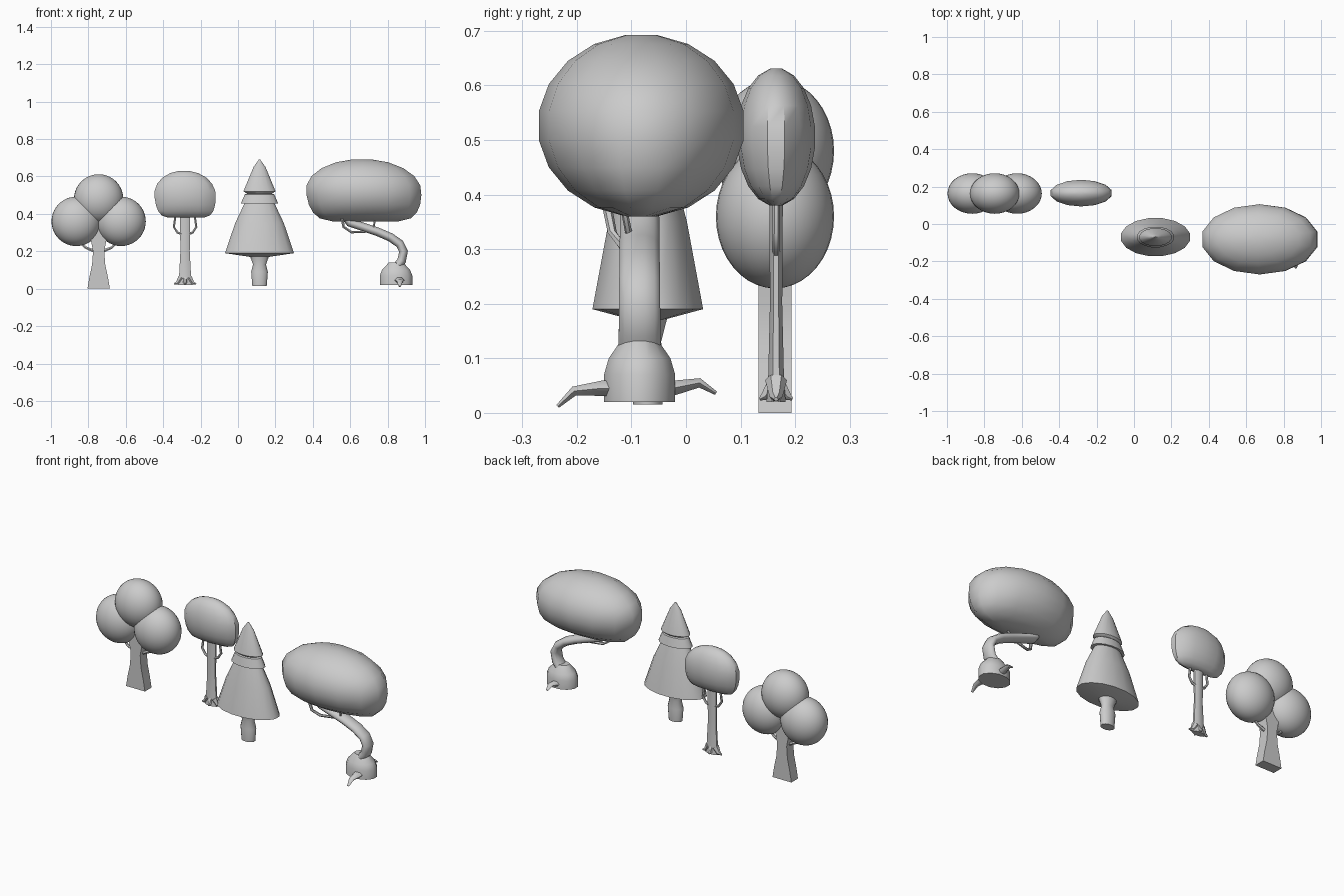
import bpy, bmesh, math
from mathutils import Vector

cube = bpy.data.objects.get("Cube")
if cube:
    bpy.data.objects.remove(cube)

GREY = (0.6, 0.6, 0.6, 1)
grey = bpy.data.materials.new("plain_grey")
grey.use_nodes = True
grey.diffuse_color = GREY
grey.node_tree.nodes["Principled BSDF"].inputs["Base Color"].default_value = GREY

ACROSS = Vector((1, 0, 0))
DEPTH = Vector((0, 1, 0))
UP = Vector((0, 0, 1))


def finish(name, bm, angle):
    """Turn a bmesh into a shaded, coloured object."""
    bmesh.ops.recalc_face_normals(bm, faces=bm.faces)
    mesh = bpy.data.meshes.new(name)
    bm.to_mesh(mesh)
    bm.free()
    mesh.materials.append(grey)
    obj = bpy.data.objects.new(name, mesh)
    bpy.context.collection.objects.link(obj)
    bpy.ops.object.select_all(action="DESELECT")
    obj.select_set(True)
    bpy.context.view_layer.objects.active = obj
    bpy.ops.object.shade_smooth_by_angle(angle=math.radians(angle))


def skin(name, rings, angle):
    """Bridge a list of point rings and cap both ends."""
    bm = bmesh.new()
    loops = [[bm.verts.new(point) for point in ring] for ring in rings]
    for lower, upper in zip(loops, loops[1:]):
        for i in range(len(lower)):
            bm.faces.new((lower[i - 1], lower[i], upper[i], upper[i - 1]))
    bm.faces.new(loops[0])
    bm.faces.new(loops[-1])
    finish(name, bm, angle)


def ellipse(centre, u, v, sides):
    """Ring of points with half axes u and v, a flat side facing each axis."""
    angles = [math.tau * (i + 0.5) / sides for i in range(sides)]
    return [centre + u * math.cos(a) + v * math.sin(a) for a in angles]


def trunk(name, foot, profile, squash, sides=12, angle=40):
    """Upright stack of level ellipses given as (height, half width)."""
    skin(name, [ellipse(foot + UP * height, ACROSS * half, DEPTH * half * squash, sides)
                for height, half in profile], angle)


def canopy(name, centre, width, depth, height, sides=14, bands=10):
    """Rounded crown: a dome above, with a broad keel below."""
    rings = []
    for i in range(bands):
        angle = math.pi * ((i + 0.5) / bands - 0.5)
        reach = math.cos(angle)
        rise = math.sin(angle)
        spread = reach if rise > 0 else reach ** 0.3
        middle = centre + UP * height * rise - ACROSS * width * rise * 0.03
        rings.append(ellipse(middle, ACROSS * width * spread, DEPTH * depth * reach, sides))
    skin(name, rings, 40)


def tube(name, start, steps, thick, thin, side=DEPTH, flat=1, sides=8):
    """Sweep a tapering ellipse along points given as offsets from a start."""
    points = [start + Vector(step) for step in steps]
    last = len(points) - 1
    rings = []
    for i, point in enumerate(points):
        tangent = points[min(i + 1, last)] - points[max(i - 1, 0)]
        normal = tangent.cross(side).normalized()
        radius = thick + (thin - thick) * i / last
        rings.append(ellipse(point, normal * radius, side * radius * flat, sides))
    skin(name, rings, 50)


MIRROR = {"left": 1, "right": -1}

# Round tree: three flattened balls on a square trunk
round_foot = Vector((-0.745, 0.163, 0))
BALL = 0.132


def ball(name, shift, height):
    bm = bmesh.new()
    bmesh.ops.create_uvsphere(bm, u_segments=32, v_segments=20, radius=BALL)
    bmesh.ops.scale(bm, vec=(1, 0.82, 1), verts=bm.verts)
    bmesh.ops.translate(bm, vec=round_foot + ACROSS * shift + UP * height, verts=bm.verts)
    finish(name, bm, 60)


ball("round_tree_leaves_top", 0, 0.48)
for label, s in MIRROR.items():
    ball("round_tree_leaves_" + label, s * 0.12, 0.36)
    tube("round_tree_branch_" + label, round_foot,
         [(s * 0.02, 0, 0.2), (s * 0.07, 0, 0.22), (s * 0.11, 0, 0.26)],
         thick=0.01, thin=0.005, sides=6)

rings = []
for height, half in ((0, 0.06), (0.06, 0.05), (0.13, 0.035), (0.2, 0.03), (0.33, 0.055)):
    corners = ((-1, -1), (1, -1), (1, 1), (-1, 1))
    rings.append([round_foot + ACROSS * half * sx + DEPTH * 0.03 * sy + UP * height
                  for sx, sy in corners])
skin("round_tree_trunk", rings, 25)

# Thin tree: narrow canopy, slim trunk, hooked branches, small roots
thin_foot = Vector((-0.283, 0.165, 0))
canopy("thin_tree_canopy", thin_foot + UP * 0.505, width=0.168, depth=0.072, height=0.127)
trunk("thin_tree_trunk", thin_foot,
      ((0.02, 0.042), (0.06, 0.035), (0.2, 0.027), (0.4, 0.03)), squash=0.45, sides=8)
for label, s in MIRROR.items():
    tube("thin_tree_branch_" + label, thin_foot,
         [(s * 0.01, 0, 0.29), (s * 0.04, 0, 0.3), (s * 0.06, 0, 0.33), (s * 0.05, 0, 0.4)],
         thick=0.008, thin=0.006, sides=6)
    tube("thin_tree_side_root_" + label, thin_foot,
         [(s * 0.02, 0, 0.06), (s * 0.04, 0, 0.03), (s * 0.06, 0, 0.025)],
         thick=0.02, thin=0.004, sides=6)
for label, s in {"front": -1, "back": 1}.items():
    tube("thin_tree_root_" + label, thin_foot,
         [(0, 0, 0.06), (0, s * 0.02, 0.03), (0, s * 0.03, 0.025)],
         thick=0.016, thin=0.003, side=ACROSS, sides=6)

# Fir tree: stepped flattened cone on a waisted trunk
fir_foot = Vector((0.115, -0.07, 0))
trunk("fir_tree_bottom_leaves", fir_foot,
      ((0.17, 0.05), (0.19, 0.188), (0.35, 0.133), (0.46, 0.08)), squash=0.55, sides=16)
trunk("fir_tree_middle_leaves", fir_foot,
      ((0.455, 0.102), (0.505, 0.08), (0.51, 0.06)), squash=0.55, sides=16)
trunk("fir_tree_top_leaves", fir_foot,
      ((0.51, 0.07), (0.52, 0.088), (0.65, 0.033), (0.69, 0.004)), squash=0.55, sides=16)
trunk("fir_tree_trunk", fir_foot,
      ((0.015, 0.04), (0.09, 0.046), (0.13, 0.036), (0.18, 0.055)), squash=0.7)

# Leaning tree: broad canopy, bent trunk, bulbous base with roots
bulb_foot = Vector((0.845, -0.085, 0))
canopy("leaning_tree_canopy", Vector((0.672, -0.082, 0.526)),
       width=0.316, depth=0.19, height=0.168)
trunk("leaning_tree_base", bulb_foot,
      ((0.02, 0.09), (0.07, 0.09), (0.1, 0.078), (0.14, 0.04)), squash=0.75)
tube("leaning_tree_trunk", bulb_foot,
     [(0, 0, 0.11), (0.03, 0, 0.15), (0.04, 0, 0.2), (0.02, 0, 0.24), (-0.03, 0, 0.275),
      (-0.1, 0, 0.305), (-0.25, 0, 0.355), (-0.28, 0, 0.4)],
     thick=0.025, thin=0.023, flat=1.6, sides=12)
tube("leaning_tree_front_root", bulb_foot,
     [(0.01, -0.01, 0.045), (0.02, -0.07, 0.045), (0.02, -0.12, 0.04), (0.02, -0.15, 0.012)],
     thick=0.022, thin=0.004, side=ACROSS, flat=1.6, sides=6)
tube("leaning_tree_back_root", bulb_foot,
     [(0, 0.01, 0.045), (0, 0.06, 0.045), (0, 0.11, 0.055), (0, 0.14, 0.036)],
     thick=0.022, thin=0.004, side=ACROSS, flat=1.6, sides=6)
tube("leaning_tree_branch", bulb_foot,
     [(-0.29, -0.06, 0.38), (-0.28, -0.05, 0.33), (-0.24, -0.03, 0.303),
      (-0.17, -0.01, 0.303), (-0.12, -0.02, 0.33), (-0.11, -0.03, 0.38)],
     thick=0.009, thin=0.006, sides=6)
